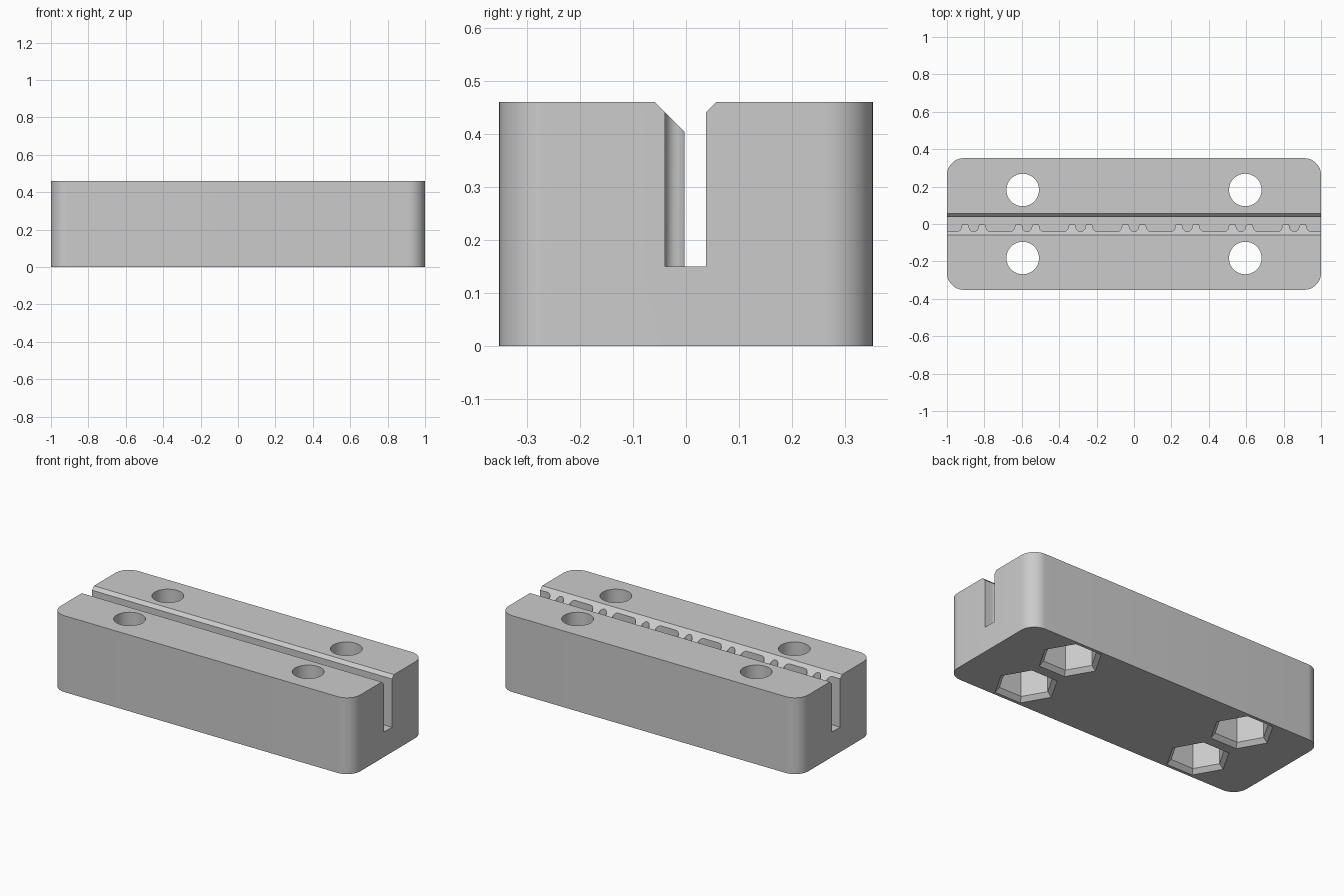
import bpy
import bmesh
from math import cos, sin, pi, radians

if "Cube" in bpy.data.objects:
    bpy.data.objects.remove(bpy.data.objects["Cube"], do_unlink=True)

HEIGHT, HALF_X, HALF_Y, CORNER = 0.46, 1.0, 0.352, 0.09
SLOT_FLOOR, SLOT_FRONT, SLOT_BACK = 0.15, -0.04, 0.038
PITCH, TOOTH_R = 0.091, 0.025

grey = bpy.data.materials.new("light grey")
grey.use_nodes = True
grey.diffuse_color = (0.6, 0.6, 0.6, 1)
grey.node_tree.nodes["Principled BSDF"].inputs["Base Color"].default_value = (0.6, 0.6, 0.6, 1)


def loft(name, rings):
    """Closed solid through a list of matching point rings."""
    bm = bmesh.new()
    loops = [[bm.verts.new(p) for p in ring] for ring in rings]
    for low, high in zip(loops, loops[1:]):
        for i in range(len(low)):
            j = (i + 1) % len(low)
            bm.faces.new((low[i], low[j], high[j], high[i]))
    bm.faces.new(loops[0])
    bm.faces.new(loops[-1])
    bmesh.ops.recalc_face_normals(bm, faces=bm.faces)
    mesh = bpy.data.meshes.new(name)
    bm.to_mesh(mesh)
    bm.free()
    obj = bpy.data.objects.new(name, mesh)
    bpy.context.collection.objects.link(obj)
    return obj


def circle(x, y, z, r, sides):
    return [(x + r * cos(2 * pi * i / sides), y + r * sin(2 * pi * i / sides), z)
            for i in range(sides)]


def cut(body, cutter):
    """Subtract the cutter from the body and delete it."""
    mod = body.modifiers.new("cut", 'BOOLEAN')
    mod.operation, mod.solver, mod.object = 'DIFFERENCE', 'EXACT', cutter
    graph = bpy.context.evaluated_depsgraph_get()
    mesh = bpy.data.meshes.new_from_object(body.evaluated_get(graph))
    body.modifiers.clear()
    body.data = mesh
    bpy.data.objects.remove(cutter, do_unlink=True)


# Block with rounded upright corners
outline = []
for quarter, (sx, sy) in enumerate([(1, 1), (-1, 1), (-1, -1), (1, -1)]):
    for i in range(13):
        a = (quarter + i / 12) * pi / 2
        outline.append((sx * (HALF_X - CORNER) + CORNER * cos(a),
                        sy * (HALF_Y - CORNER) + CORNER * sin(a)))
block = loft("belt_clamp_block", [[(x, y, z) for x, y in outline] for z in (0, HEIGHT)])

# Belt slot with paired teeth along its front wall
wall = [(TOOTH_R * sin(a), SLOT_FRONT + TOOTH_R * (1 - cos(a)))
        for a in (i * pi / 12 for i in range(7))]
wall += [(0.026, -0.010), (0.030, -0.003)]


def rising(c):
    return [(c + d, y) for d, y in wall]


def falling(c):
    return [(c - d, y) for d, y in reversed(wall)]


path = [(-1.1, SLOT_FRONT)]
for k in range(-3, 4):
    c = k * 2 / 7
    path += rising(c - PITCH) + falling(c) + rising(c)[1:] + falling(c + PITCH)
path += [(1.1, SLOT_FRONT), (1.1, SLOT_BACK), (-1.1, SLOT_BACK)]
cut(block, loft("slot_cutter", [[(x, y, z) for x, y in path] for z in (SLOT_FLOOR, 0.6)]))

# Sloped lead-in along both slot edges
lead_in = [(-0.07, 0.471), (-0.001, 0.402), (0.068, 0.471)]
cut(block, loft("lead_in_cutter", [[(x, y, z) for y, z in lead_in] for x in (-1.1, 1.1)]))

# Bolt holes with chamfered hexagonal nut pockets underneath
for x in (-0.595, 0.595):
    for y in (-0.182, 0.182):
        cut(block, loft("nut_cutter", [circle(x, y, z, r, 6) for z, r in
                                       ((-0.01, 0.185), (0.025, 0.15), (0.2, 0.15))]))
        cut(block, loft("bolt_cutter", [circle(x, y, z, 0.087, 48) for z in (0.1, 0.6)]))

block.data.materials.clear()
block.data.materials.append(grey)
for face in block.data.polygons:
    face.material_index = 0
bpy.ops.object.select_all(action='DESELECT')
block.select_set(True)
bpy.context.view_layer.objects.active = block
bpy.ops.object.shade_smooth_by_angle(angle=radians(30))
